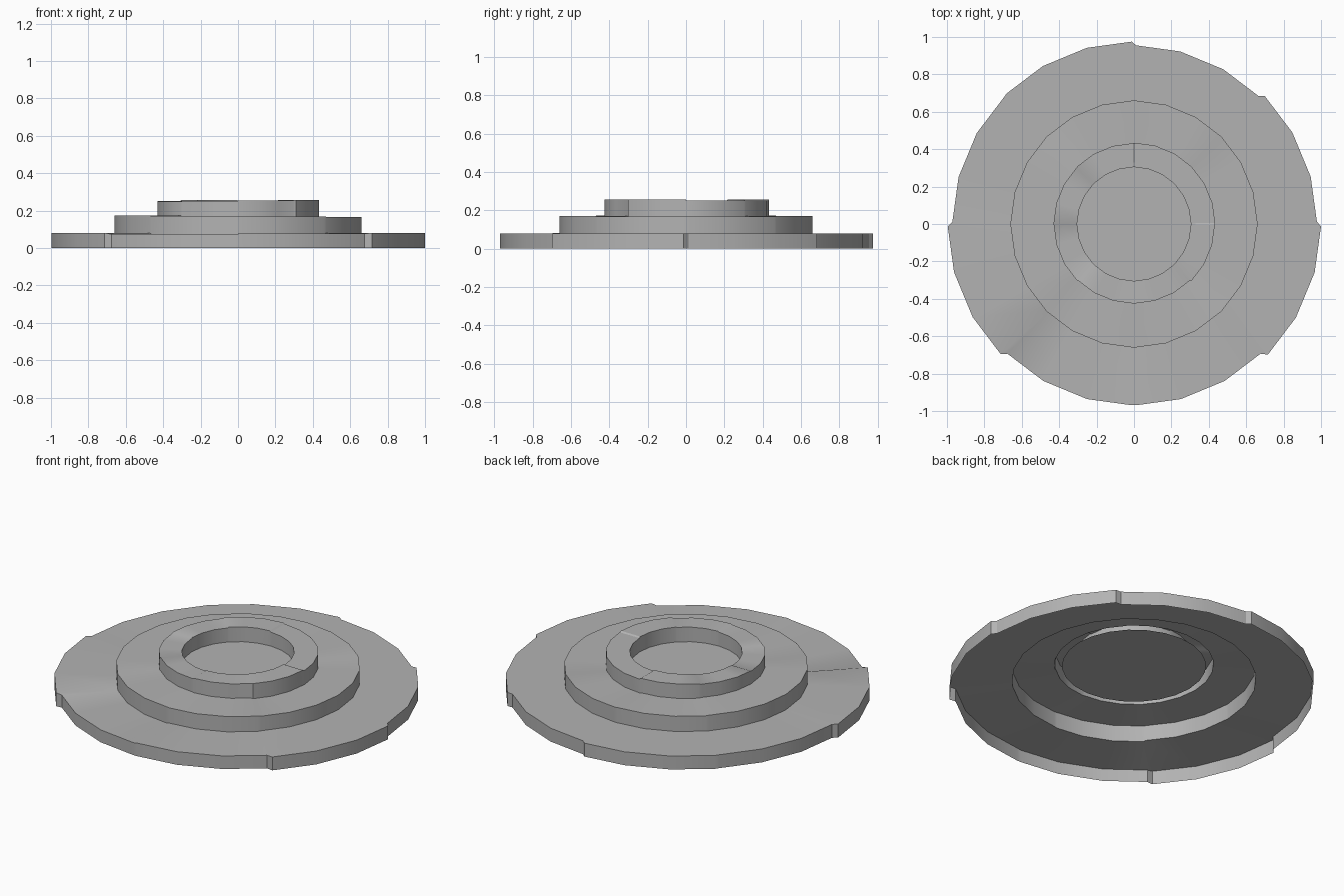
import bpy, bmesh
from math import cos, sin, radians

if "Cube" in bpy.data.objects:
    bpy.data.objects.remove(bpy.data.objects["Cube"])

# Worn stepped disc: eight 45-degree sectors, each slightly different
RIM_R = [.978, .955, .975, .971, .996, .969, .969, 1.0]
COLLAR_R = [.434, .434, .432, .430, .429, .425, .425, .432]
RIM_Z = [.08, .08, .08, .08, .081, .074, .078, .08]
STEP_Z = [.167, .169, .171, .173, .173, .171, .169, .167]
COLLAR_Z = [.251, .251, .257, .252, .248, .251, .255, .257]
STEP_R, HOLE_R, FLOOR_R, FLOOR_Z = .66, .304, .39, .168

grey = bpy.data.materials.new("dark_grey")
grey.diffuse_color = (.45, .45, .45, 1)
grey.use_nodes = True
grey.node_tree.nodes["Principled BSDF"].inputs["Base Color"].default_value = grey.diffuse_color


def columns():
    """Angles (degrees) and sector index, doubled at the sector joints."""
    for k in range(8):
        for a in (.7, 15, 30, 44.3):
            yield 45 * k + a, k


def sweep(name, profile, capped=False):
    """Sweep a sector-dependent (radius, height) profile round the z axis."""
    bm = bmesh.new()
    cols = [[bm.verts.new((r * cos(radians(a)), r * sin(radians(a)), z))
             for r, z in profile(k)] for a, k in columns()]
    for i, c in enumerate(cols):
        d = cols[(i + 1) % len(cols)]
        for j in range(len(c) - 1):
            bm.faces.new((c[j], d[j], d[j + 1], c[j + 1]))
    if capped:
        bm.faces.new([c[-1] for c in cols])
    mesh = bpy.data.meshes.new(name)
    bm.to_mesh(mesh)
    bm.free()
    mesh.materials.append(grey)
    ob = bpy.data.objects.new(name, mesh)
    bpy.context.collection.objects.link(ob)
    bpy.ops.object.select_all(action='DESELECT')
    ob.select_set(True)
    bpy.context.view_layer.objects.active = ob
    bpy.ops.object.shade_smooth_by_angle(angle=radians(30))
    return ob


# Wide base rim, open underneath
sweep("base_rim", lambda k: [(RIM_R[k], 0), (RIM_R[k], RIM_Z[k]), (STEP_R, RIM_Z[k])])

# Middle step
sweep("middle_step", lambda k: [(STEP_R, RIM_Z[k]), (STEP_R, STEP_Z[k]), (COLLAR_R[k], STEP_Z[k])])

# Raised collar with its inner wall
sweep("collar", lambda k: [(COLLAR_R[k], STEP_Z[k]), (COLLAR_R[k], COLLAR_Z[k]),
                           (HOLE_R, COLLAR_Z[k]), (HOLE_R, FLOOR_Z)])

# Recessed centre floor, reaching a little way under the collar
sweep("centre_floor", lambda k: [(FLOOR_R, FLOOR_Z), (HOLE_R, FLOOR_Z)], capped=True)
